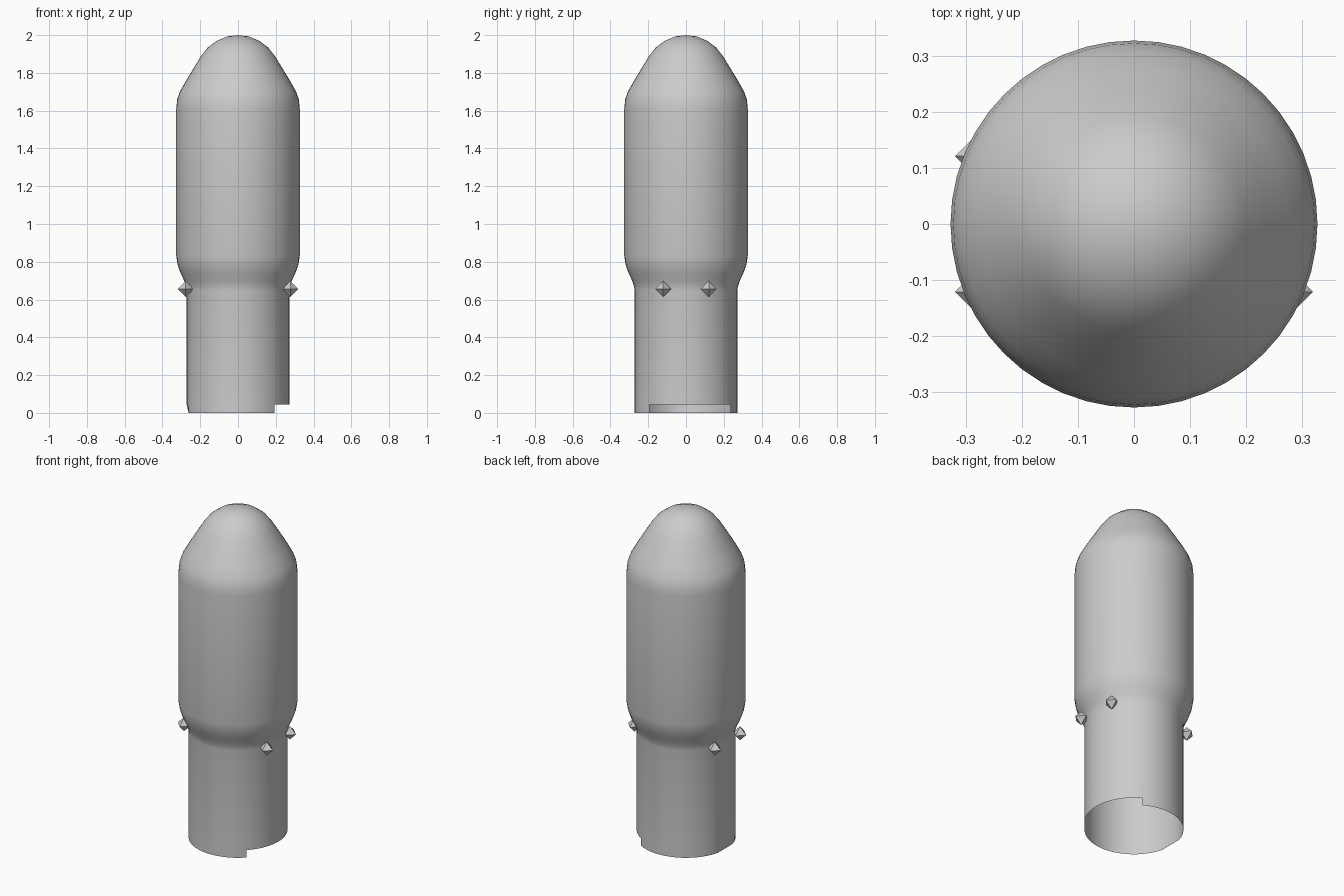
import bpy, bmesh, math
from mathutils import Matrix, Vector

if "Cube" in bpy.data.objects:
    bpy.data.objects.remove(bpy.data.objects["Cube"], do_unlink=True)

grey = bpy.data.materials.new("light grey")
grey.use_nodes = True
grey.diffuse_color = (0.6, 0.6, 0.6, 1)
grey.node_tree.nodes["Principled BSDF"].inputs["Base Color"].default_value = (0.6, 0.6, 0.6, 1)

SIDES = 48


def add_object(name, bm, smooth=False):
    mesh = bpy.data.meshes.new(name)
    bm.to_mesh(mesh)
    bm.free()
    mesh.materials.append(grey)
    obj = bpy.data.objects.new(name, mesh)
    bpy.context.collection.objects.link(obj)
    if smooth:
        bpy.ops.object.select_all(action='DESELECT')
        obj.select_set(True)
        bpy.context.view_layer.objects.active = obj
        bpy.ops.object.shade_smooth_by_angle(angle=math.radians(40))
    return obj


def lathe(profile):
    """Open shell of rings, closed by a single point at the top."""
    bm = bmesh.new()
    rings = []
    for r, z in profile:
        rings.append([bm.verts.new((r * math.cos(a), r * math.sin(a), z))
                      for a in (math.tau * i / SIDES for i in range(SIDES))])
    for low, high in zip(rings, rings[1:]):
        for i in range(SIDES):
            j = (i + 1) % SIDES
            bm.faces.new((low[i], low[j], high[j], high[i]))
    tip = bm.verts.new((0, 0, 2))
    for i in range(SIDES):
        bm.faces.new((rings[-1][i], rings[-1][(i + 1) % SIDES], tip))
    return bm


# Shell: open tube, flared shoulder, wide barrel and rounded nose
profile = [(.272, 0), (.272, .045), (.272, .65), (.275, .67), (.285, .70),
           (.304, .74), (.32, .785), (.327, .83), (.327, 1.61), (.322, 1.66),
           (.308, 1.70), (.276, 1.757), (.235, 1.825), (.195, 1.89),
           (.16, 1.934), (.112, 1.97), (.057, 1.993)]
bm = lathe(profile)

# Notch in the bottom rim
notch = []
for f in bm.faces:
    c = f.calc_center_median()
    if c.z < .04 and -45 < math.degrees(math.atan2(c.y, c.x)) < 60:
        notch.append(f)
bmesh.ops.delete(bm, geom=notch, context='FACES')

# Slight tuck of the rim on one side
for v in bm.verts:
    if v.co.z < .01:
        v.co.x = max(v.co.x, -.262)
add_object("fairing_shell", bm, smooth=True)

# Four small faceted studs below the shoulder
for side, sx in (("left", 1), ("right", -1)):
    for end, sy in (("front", -1), ("back", 1)):
        bm = bmesh.new()
        inset = .015 if sx > 0 and sy > 0 else 0
        middle = Vector((sx * (.277 - inset), sy * .121, .656))
        place = Matrix.Translation(middle)
        # Two pyramids base to base, pointing outward
        for turn in (0, math.pi):
            bmesh.ops.create_cone(
                bm, segments=4, radius1=.042, radius2=0, depth=.042,
                matrix=place @ Matrix.Rotation(turn + sx * math.pi / 2, 4, 'Y')
                @ Matrix.Translation((0, 0, .021)))
        bmesh.ops.delete(bm, geom=[f for f in bm.faces if len(f.verts) == 4],
                         context='FACES_ONLY')
        bmesh.ops.remove_doubles(bm, verts=bm.verts, dist=.001)
        bmesh.ops.recalc_face_normals(bm, faces=bm.faces)
        add_object(f"{end}_{side}_stud", bm)
